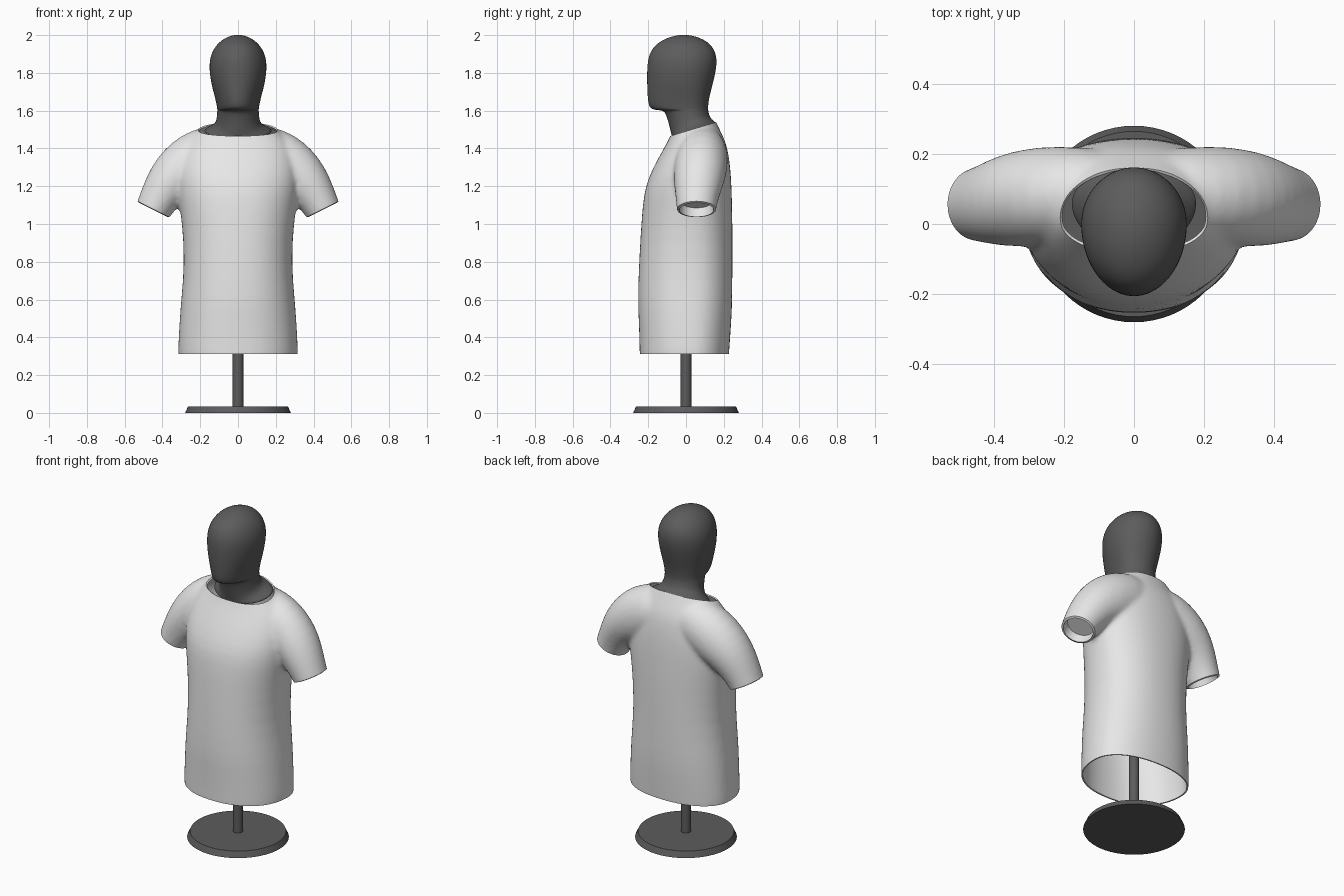
import bpy, bmesh, math
from mathutils import Vector

if "Cube" in bpy.data.objects:
    bpy.data.objects.remove(bpy.data.objects["Cube"])


def material(name, rgb):
    m = bpy.data.materials.new(name)
    m.use_nodes = True
    m.diffuse_color = (*rgb, 1)
    bsdf = m.node_tree.nodes["Principled BSDF"]
    bsdf.inputs["Base Color"].default_value = (*rgb, 1)
    bsdf.inputs["Roughness"].default_value = 0.8
    return m


WHITE = material("white cotton", (0.8, 0.8, 0.8))
DARK = material("dark grey", (0.11, 0.107, 0.107))
SEG = 32


def activate(obj):
    bpy.ops.object.select_all(action="DESELECT")
    obj.select_set(True)
    bpy.context.view_layer.objects.active = obj


def loft(name, rings, mat, levels=1):
    """Skin a closed tube through rings of points, capped at both ends."""
    bm = bmesh.new()
    loops = [[bm.verts.new(p) for p in ring] for ring in rings]
    for a, b in zip(loops, loops[1:]):
        for i in range(SEG):
            j = (i + 1) % SEG
            bm.faces.new((a[i], a[j], b[j], b[i]))
    bm.faces.new(loops[0][::-1])
    bm.faces.new(loops[-1])
    bmesh.ops.recalc_face_normals(bm, faces=bm.faces)
    mesh = bpy.data.meshes.new(name)
    bm.to_mesh(mesh)
    bm.free()
    obj = bpy.data.objects.new(name, mesh)
    bpy.context.collection.objects.link(obj)
    mesh.materials.append(mat)
    sub = obj.modifiers.new("Rounding", "SUBSURF")
    sub.levels = sub.render_levels = levels
    activate(obj)
    bpy.ops.object.convert(target="MESH")
    bpy.ops.object.shade_smooth_by_angle(angle=math.radians(50))
    return obj


def level_ring(z, half, front, back, mid, tilt=0.0, power=1.0):
    """Egg-shaped horizontal section, widest at y = mid."""
    pts = []
    for i in range(SEG):
        a = math.tau * i / SEG
        c, s = math.cos(a), math.sin(a)
        c = math.copysign(abs(c) ** power, c)
        s = math.copysign(abs(s) ** power, s)
        y = mid + s * ((back - mid) if s > 0 else (mid - front))
        pts.append((half * c, y, z + tilt * (y + 0.07)))
    return pts


def sleeve_ring(side, x, y, z, up, depth, angle):
    """Elliptical section whose long axis leans outwards by angle."""
    lean = math.radians(angle)
    pts = []
    for i in range(SEG):
        a = math.tau * i / SEG
        u = up * math.cos(a)
        pts.append((side * (x + u * math.sin(lean)), y + depth * math.sin(a),
                    z + u * math.cos(lean)))
    return pts


# Shirt: torso and sleeves fused into one cloth surface
torso = [(0.22, 0.315, -0.245, 0.225), (0.31, 0.318, -0.247, 0.228),
         (0.36, 0.318, -0.247, 0.232), (0.5, 0.31, -0.252, 0.242),
         (0.6, 0.302, -0.257, 0.246), (0.8, 0.284, -0.25, 0.247),
         (1.0, 0.297, -0.238, 0.247), (1.1, 0.312, -0.23, 0.245),
         (1.2, 0.325, -0.217, 0.242), (1.3, 0.325, -0.175, 0.236),
         (1.4, 0.29, -0.118, 0.222), (1.46, 0.245, -0.085, 0.2),
         (1.52, 0.19, -0.062, 0.168), (1.6, 0.15, -0.04, 0.14)]
shirt = loft("shirt", [level_ring(z, h, f, b, 0.03, power=0.9)
                       for z, h, f, b in torso], WHITE)
sleeve = [(0.04, 0.09, 1.39, 0.14, 0.12, 5), (0.16, 0.085, 1.365, 0.155, 0.135, 10),
          (0.24, 0.08, 1.325, 0.16, 0.142, 25), (0.305, 0.075, 1.275, 0.147, 0.14, 42),
          (0.36, 0.068, 1.22, 0.128, 0.132, 54), (0.408, 0.06, 1.15, 0.11, 0.117, 61),
          (0.448, 0.055, 1.08, 0.094, 0.103, 63), (0.48, 0.055, 1.01, 0.09, 0.1, 63)]
parts = [loft("sleeve", [sleeve_ring(s, *r) for r in sleeve], WHITE) for s in (1, -1)]
activate(shirt)
for p in parts:
    p.select_set(True)
bpy.ops.object.join()
remesh = shirt.modifiers.new("Fuse", "REMESH")
remesh.mode = "VOXEL"
remesh.voxel_size = 0.012
smooth = shirt.modifiers.new("Relax", "SMOOTH")
smooth.factor = 0.5
smooth.iterations = 10
bpy.ops.object.convert(target="MESH")

bm = bmesh.new()
bm.from_mesh(shirt.data)


def cut(point, normal, keep=lambda v: True):
    faces = [f for f in bm.faces if keep(f.calc_center_median())]
    edges = {e for f in faces for e in f.edges}
    verts = {v for f in faces for v in f.verts}
    res = bmesh.ops.bisect_plane(bm, geom=list(verts) + list(edges) + faces,
                                 plane_co=point, plane_no=normal, clear_outer=True)
    return [g for g in res["geom_cut"] if isinstance(g, bmesh.types.BMEdge)]


# Hem and tilted collar openings
cut((0, 0, 0.312), (0, 0, -1))
cut((0, -0.07, 1.47), (0, -0.3, 1), lambda v: v.z > 1.4)

# Sleeve openings, with the cuff turned inwards
for s in (1, -1):
    axis = Vector((s * 0.447, 0, -0.894))
    rim = cut((s * 0.45, 0.055, 1.08), axis, lambda v: v.x * s > 0.335)
    rim = [e for e in rim if e.is_valid and e.is_boundary]
    for push, scale in ((0.004, 0.88), (-0.05, 0.92)):
        res = bmesh.ops.extrude_edge_only(bm, edges=rim)["geom"]
        verts = [g for g in res if isinstance(g, bmesh.types.BMVert)]
        rim = [g for g in res if isinstance(g, bmesh.types.BMEdge) and g.is_boundary]
        mid = sum((v.co for v in verts), Vector()) / len(verts)
        for v in verts:
            v.co = mid + (v.co - mid) * scale + axis * push
    bmesh.ops.holes_fill(bm, edges=rim, sides=0)
bmesh.ops.recalc_face_normals(bm, faces=bm.faces)
bm.to_mesh(shirt.data)
bm.free()
shirt.data.materials.clear()
shirt.data.materials.append(WHITE)
cloth = shirt.modifiers.new("Cloth thickness", "SOLIDIFY")
cloth.thickness = 0.008
cloth.offset = -1
activate(shirt)
bpy.ops.object.convert(target="MESH")
bpy.ops.object.shade_smooth_by_angle(angle=math.radians(50))

# Featureless head and neck, spreading out under the collar
head = [(1.44, 0.19, -0.075, 0.175, 0.06, 0.3), (1.462, 0.178, -0.073, 0.165, 0.06, 0.3),
        (1.485, 0.132, -0.08, 0.143, 0.05, 0.3), (1.53, 0.114, -0.09, 0.13, 0.03, 0.15),
        (1.588, 0.111, -0.108, 0.12, 0.02, 0), (1.603, 0.11, -0.125, 0.118, 0.02, 0),
        (1.604, 0.11, -0.18, 0.118, 0.02, 0), (1.625, 0.112, -0.199, 0.117, 0.015, 0),
        (1.68, 0.125, -0.205, 0.125, 0.01, 0), (1.75, 0.144, -0.207, 0.145, 0, 0),
        (1.83, 0.154, -0.207, 0.163, 0, 0), (1.89, 0.147, -0.199, 0.163, 0, 0),
        (1.94, 0.122, -0.173, 0.142, -0.005, 0), (1.975, 0.085, -0.125, 0.1, -0.01, 0),
        (1.995, 0.045, -0.07, 0.045, -0.01, 0), (2.001, 0.015, -0.03, 0.01, -0.01, 0)]
loft("head_and_neck", [level_ring(*r) for r in head], DARK, levels=2)


# Stand: bevelled disc and pole
def cone(name, r1, r2, z0, z1, sides):
    bpy.ops.mesh.primitive_cone_add(vertices=sides, radius1=r1, radius2=r2,
                                    depth=z1 - z0, location=(0, 0, (z0 + z1) / 2))
    obj = bpy.context.object
    obj.name = name
    obj.data.materials.append(DARK)
    bpy.ops.object.shade_smooth_by_angle(angle=math.radians(30))


cone("stand_base", 0.28, 0.264, 0, 0.035, 64)
cone("stand_pole", 0.028, 0.028, 0.03, 1.46, 32)
